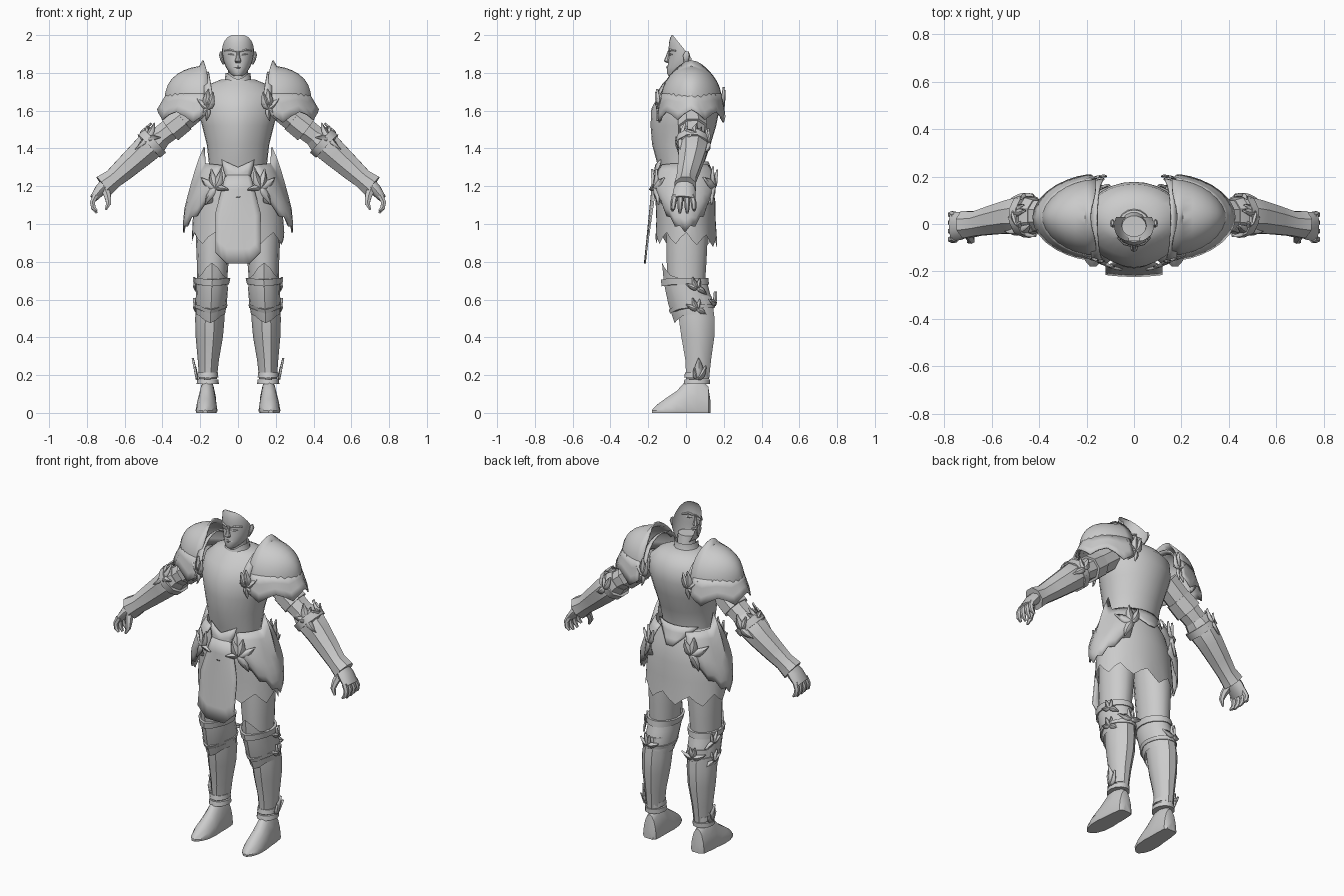
import bpy, bmesh, math
from mathutils import Vector as V
from math import sin, cos, pi

steel = bpy.data.materials.new("plain_grey")
steel.diffuse_color = (0.6, 0.6, 0.6, 1)


def finish(name, bm, mirror=True, thick=0):
    bmesh.ops.recalc_face_normals(bm, faces=bm.faces)
    me = bpy.data.meshes.new(name)
    bm.to_mesh(me)
    bm.free()
    me.materials.append(steel)
    ob = bpy.data.objects.new(name, me)
    bpy.context.collection.objects.link(ob)
    if thick:
        m = ob.modifiers.new("thickness", "SOLIDIFY")
        m.thickness, m.offset = thick, 0
    if mirror:
        ob.modifiers.new("mirror", "MIRROR").use_axis[0] = True
    return ob


def grid(bm, f, nu, nv, wrap=False, caps=False):
    """Surface f(u, v); v closes on itself when wrap is set."""
    d = nv if wrap else nv - 1
    r = [[bm.verts.new(f(i / (nu - 1), j / d)) for j in range(nv)] for i in range(nu)]
    for i in range(nu - 1):
        for j in range(d):
            k = (j + 1) % nv
            bm.faces.new((r[i][j], r[i][k], r[i + 1][k], r[i + 1][j]))
    if caps:
        bm.faces.new(r[0])
        bm.faces.new(r[-1])


def sheet(name, f, nu, nv, mirror=True, thick=0.008):
    bm = bmesh.new()
    grid(bm, f, nu, nv)
    return finish(name, bm, mirror, thick)


def loft(name, rows, n=12, flat=True, mirror=True, caps=True, tweak=None, bm=None):
    """Rings (x, y, z, a, b): level when flat, else square to the path."""
    def f(u, v):
        i = round(u * (len(rows) - 1))
        x, y, z, a, b = rows[i]
        X, Y = V((1, 0, 0)), V((0, 1, 0))
        if not flat:
            p, q = rows[max(i - 1, 0)], rows[min(i + 1, len(rows) - 1)]
            d = (V(q[:3]) - V(p[:3])).normalized()
            X = Y.cross(d).normalized()
            Y = d.cross(X)
        t = 2 * pi * v + (0 if flat else pi / n)
        p = V((x, y, z)) + X * a * cos(t) + Y * b * sin(t)
        return tweak(p, u, t) if tweak else p
    own = bm is None
    bm = bm or bmesh.new()
    grid(bm, f, len(rows), n, True, caps)
    return finish(name, bm, mirror) if own else None


def ornament(name, loc, normal, leaves, curve=2.2):
    """Cluster of leaves (angle in degrees, length, bend) hugging a round surface."""
    n = V(normal).normalized()
    up = (V((0, 0, 1)) - n * n.z).normalized()
    side = up.cross(n)
    if side.x < -0.01:
        side = -side
    bm = bmesh.new()
    for ang, L, bend in leaves:
        a = math.radians(ang)
        d, e = side * cos(a) + up * sin(a), up * cos(a) - side * sin(a)

        def f(u, v):
            w = L * 0.24 * sin(pi * min(1, 0.12 + 0.88 * u ** 0.8)) * (2 * v - 1)
            q = d * L * u + e * (w + bend * L * u * u)
            return V(loc) + q + n * (0.007 * (1 - abs(2 * v - 1)) - curve * q.dot(side) ** 2)
        grid(bm, f, 6, 3)
    return finish(name, bm, True, 0.006)


# ---- head: open-backed mask ----
bm = bmesh.new()
loft("", [(0, -0.05, 1.783, 0.025, 0.042), (0, -0.025, 1.80, 0.045, 0.077),
          (0, -0.01, 1.83, 0.064, 0.088), (0, 0, 1.865, 0.077, 0.094),
          (0, 0, 1.90, 0.083, 0.09), (0, 0, 1.93, 0.085, 0.092),
          (0, 0, 1.96, 0.084, 0.09), (0, -0.004, 1.985, 0.08, 0.08),
          (0, -0.02, 2.0, 0.072, 0.056)], 24, bm=bm)
for co, no in (((0, -0.07, 2.0), (0, 0.13, 0.105)), ((0, 0.03, 1.85), (0, 1, 0))):
    bmesh.ops.bisect_plane(bm, geom=bm.verts[:] + bm.edges[:] + bm.faces[:],
                           plane_co=co, plane_no=no, clear_outer=True)
finish("face", bm, False)
loft("nose", [(0, -0.088, 1.918, 0.007, 0.008), (0, -0.096, 1.885, 0.01, 0.012),
              (0, -0.099, 1.863, 0.017, 0.019), (0, -0.09, 1.852, 0.012, 0.012)], 8, mirror=False)
loft("lips", [(-0.024, -0.087, 1.828, 0.003, 0.004), (0, -0.098, 1.83, 0.008, 0.008),
              (0.024, -0.087, 1.828, 0.003, 0.004)], 6, False, False)
loft("brow", [(0.012, -0.09, 1.912, 0.005, 0.006), (0.04, -0.082, 1.92, 0.007, 0.008),
              (0.068, -0.054, 1.917, 0.004, 0.006)], 6, False)
loft("eye", [(0.018, -0.09, 1.894, 0.002, 0.003), (0.034, -0.085, 1.897, 0.006, 0.006),
             (0.052, -0.072, 1.898, 0.002, 0.003)], 6, False)
loft("ear", [(0.077, -0.005, 1.845, 0.006, 0.008), (0.085, 0, 1.868, 0.009, 0.014),
             (0.091, 0.003, 1.895, 0.01, 0.018), (0.09, 0.005, 1.913, 0.005, 0.01)], 8)
loft("neck", [(0, 0, 1.74, 0.055, 0.055), (0, -0.01, 1.84, 0.052, 0.045)], 14, mirror=False)
loft("collar", [(0, 0, 1.72, 0.092, 0.085), (0, -0.005, 1.755, 0.07, 0.07),
                (0, -0.005, 1.80, 0.066, 0.063)], 16, mirror=False, caps=False,
     tweak=lambda p, u, t: p - V((0, 0, 0.035 * u * max(0, -sin(t)) ** 4)))

# ---- torso ----
loft("breastplate", [(0, -0.02, 1.26, 0.15, 0.12), (0, -0.025, 1.33, 0.155, 0.125),
                     (0, -0.02, 1.42, 0.165, 0.15), (0, -0.008, 1.52, 0.19, 0.168),
                     (0, 0.003, 1.61, 0.215, 0.175), (0, 0.018, 1.69, 0.205, 0.15),
                     (0, 0.022, 1.74, 0.15, 0.105), (0, 0.01, 1.765, 0.09, 0.07)], 28, mirror=False,
     tweak=lambda p, u, t: p - V((0, 0.012 * max(0, -sin(t)) ** 12 * sin(pi * u), 0)))


def dome(u, v):  # pointed half dome open towards the neck, peak at the inner rim
    a, b = pi * v, pi / 2 * u
    r = max(cos(b), 0)
    s = sin(a) if 0 < v < 1 else 0
    p = V((0.16 + 0.225 * sin(b), 0.028 - 0.16 * cos(a) * r ** 1.15, 1.635 + 0.2 * s ** 0.9 * r ** 0.72))
    if u == 0:
        p += V((0.025, 0, 0.03)) * max(0, s) ** 8
    return p


def lame(u, v):  # flared strip under the dome
    a = pi * (v - 0.5) * 1.08
    s = round(v * 16) % 4
    z = 1.69 - 0.105 * u - 0.03 * u * (s == 2) + 0.02 * u * (s == 0) - 0.02 * u * sin(a) ** 2
    c = cos(a)
    c = abs(c) ** 1.3 * (1 if c > 0 else -1)
    return V((0.19 + (0.185 + 0.05 * u) * c, 0.028 + (0.155 + 0.022 * u) * sin(a), z))


def guard(u, v):  # arched neck guard plate
    a = pi * v
    h = 0.165 * sin(a) if 0 < v < 1 else 0
    return V((0.125 + 0.055 * u + 0.03 * sin(a) * (1 - u), 0.015 - (0.175 - 0.01 * u) * cos(a),
              1.63 + h * (1.06 - 0.1 * u)))


sheet("shoulder_dome", dome, 9, 17)
sheet("shoulder_lame", lame, 4, 17)
sheet("neck_guard", guard, 3, 15)
spray = [(75, 0.10, 0.3), (25, 0.08, 0.35), (125, 0.09, -0.3), (-35, 0.075, -0.3), (-100, 0.06, 0.3)]
ornament("chest_leaves", (0.16, -0.148, 1.61), (0.3, -1, 0), spray)
ornament("shoulder_back_leaves", (0.15, 0.195, 1.62), (0.2, 1, 0), spray, 1.5)

# ---- arms ----
loft("upper_arm", [(0.2, 0.03, 1.63, 0.07, 0.075), (0.28, 0.03, 1.565, 0.07, 0.075),
                   (0.38, 0.035, 1.485, 0.062, 0.07), (0.46, 0.035, 1.425, 0.06, 0.065)], 8, False)
loft("arm_cuff", [(0.29, 0.03, 1.555, 0.074, 0.08), (0.36, 0.035, 1.50, 0.077, 0.083)], 8, False)
loft("forearm", [(0.41, 0.035, 1.465, 0.065, 0.072), (0.455, 0.035, 1.425, 0.083, 0.088),
                 (0.52, 0.03, 1.365, 0.075, 0.076), (0.60, 0.015, 1.293, 0.065, 0.064),
                 (0.66, 0.002, 1.24, 0.056, 0.056), (0.712, -0.003, 1.20, 0.066, 0.062)], 8, False)
loft("elbow_band", [(0.44, 0.035, 1.44, 0.09, 0.094), (0.47, 0.034, 1.412, 0.088, 0.09)], 10, False)
ornament("elbow_leaves", (0.485, -0.03, 1.455), (0.45, -0.7, 0.5),
         [(60, 0.07, 0.3), (120, 0.09, -0.3), (5, 0.07, 0.3), (185, 0.07, -0.3), (-70, 0.08, 0.3)], 4)
ornament("elbow_top_leaves", (0.51, 0.05, 1.48), (0.7, 0.2, 0.7),
         [(90, 0.07, 0.3), (150, 0.06, -0.3), (20, 0.06, 0.3)], 4)
ornament("elbow_back_leaves", (0.46, 0.122, 1.43), (0.3, 1, 0.2),
         [(60, 0.07, 0.3), (130, 0.08, -0.3), (-50, 0.08, 0.3)], 4)
loft("palm", [(0.685, -0.003, 1.225, 0.036, 0.042), (0.727, -0.008, 1.183, 0.033, 0.058),
              (0.765, -0.012, 1.135, 0.021, 0.062)], 10, False)
for k, y in enumerate((-0.065, -0.03, 0.006, 0.04)):
    e = 0.012 * (k in (0, 3))
    loft(f"finger_{k + 1}", [(0.755, y * 0.85 - 0.003, 1.15, 0.017, 0.017),
                             (0.771, y, 1.115, 0.015, 0.015), (0.765, y * 1.05, 1.085, 0.014, 0.013),
                             (0.748, y * 1.1, 1.058 + e, 0.007, 0.007)], 6, False)
loft("thumb", [(0.705, -0.03, 1.19, 0.026, 0.024), (0.69, -0.055, 1.145, 0.02, 0.019),
               (0.685, -0.07, 1.11, 0.015, 0.014), (0.70, -0.075, 1.075, 0.006, 0.007)], 6, False)


# ---- skirt and hips ----
def ragged(p, u, t):
    if u == 1:
        p.z += (0.025, -0.01, -0.035, 0)[round(t / (2 * pi) * 36) % 4] - 0.02 * max(0, sin(t))
    return p


loft("skirt", [(0, -0.02, 1.31, 0.155, 0.125), (0, -0.012, 1.23, 0.198, 0.15),
               (0, -0.003, 1.12, 0.23, 0.158), (0, 0, 1.02, 0.24, 0.157),
               (0, 0.002, 0.93, 0.245, 0.163)], 36, mirror=False, caps=False, tweak=ragged)


def tasset(u, v):  # rounded hip plate with a raised point and a hanging tip
    a = math.radians(-62 + 124 * v)
    w = abs(2 * v - 1)
    top = 1.30 + 0.085 * (round(v * 12) == 6) + 0.02 * cos(a)
    bot = 0.955 + 0.16 * w ** 1.5 + 0.025 * (round(v * 12) % 2)
    rx = 0.178 + 0.108 * min(1, 1.3 * u) ** 0.8
    return V((rx * cos(a), -0.005 + (0.145 + 0.038 * sin(pi * u)) * sin(a), top + (bot - top) * u))


sheet("hip_plate", tasset, 8, 13)
ornament("hip_leaves", (0.12, -0.168, 1.19), (0.45, -1, 0.05),
         [(60, 0.10, 0.3), (15, 0.10, 0.3), (125, 0.10, -0.3), (-40, 0.10, -0.3), (170, 0.07, 0.3)])
ornament("hip_back_leaves", (0.14, 0.15, 1.20), (0.5, 1, 0.05),
         [(65, 0.10, 0.3), (10, 0.10, 0.3), (130, 0.09, -0.3), (-50, 0.10, -0.3)])


def tabard(u, v):  # long front panel with clipped lower corners
    s = 2 * v - 1
    w = 0.065 + 0.055 * min(1, u * 2)
    bot = 0.79 + 0.06 * max(0, abs(s) - 0.5) * 2
    return V((w * s, -0.172 - 0.047 * u + 0.02 * s * s * (1 - 0.6 * u), 1.26 + (bot - 1.26) * u))


def shield(u, v):
    s = 2 * v - 1
    return V((s * (0.085 - 0.075 * u ** 1.6), -0.162 - 0.022 * u + 0.03 * s * s * (1 - u),
              1.30 - 0.16 * u + 0.04 * abs(s) * (1 - u)))


sheet("front_panel", tabard, 7, 9, False)
sheet("belt_shield", shield, 5, 7, False)
sheet("back_flap", lambda u, v: V(((2 * v - 1) * (0.13 - 0.11 * u), 0.115 + 0.04 * u - 0.05 * (2 * v - 1) ** 2
                                   * (1 - u), 1.33 - 0.11 * u)), 4, 7, False)

# ---- legs ----
loft("thigh", [(0.12, 0.005, 1.08, 0.1, 0.115), (0.13, 0.005, 0.92, 0.093, 0.112),
               (0.134, 0.003, 0.80, 0.084, 0.108), (0.137, 0.003, 0.68, 0.078, 0.1)], 14)


def peak(top, bot):
    def f(p, u, t):
        s = max(0, -sin(t)) ** 5
        return p + V((0, -0.015 * s, s * (bot + (top - bot) * (1 - u))))
    return f


loft("knee_guard", [(0.138, -0.002, 0.715, 0.083, 0.11), (0.138, 0.01, 0.65, 0.084, 0.112),
                    (0.142, 0.033, 0.58, 0.083, 0.112), (0.147, 0.05, 0.52, 0.078, 0.095)],
     16, caps=False, tweak=peak(0.08, -0.045))
loft("knee_upper_rim", [(0.136, 0, 0.715, 0.096, 0.118), (0.138, 0.004, 0.68, 0.09, 0.118)], 16,
     tweak=peak(-0.01, -0.01))
loft("knee_lower_rim", [(0.143, 0.038, 0.575, 0.089, 0.115), (0.146, 0.042, 0.555, 0.086, 0.11)], 16,
     tweak=peak(-0.03, -0.03))
for tag, z in (("upper", 0.66), ("lower", 0.55)):
    ornament(f"knee_{tag}_leaves", (0.224, 0.06, z), (1, 0.25, 0),
             [(50, 0.06, 0.3), (120, 0.05, -0.3), (5, 0.06, 0.3), (200, 0.06, 0.2)], 4)
ornament("knee_back_leaves", (0.15, 0.152, 0.58), (0.2, 1, 0),
         [(60, 0.06, 0.3), (120, 0.06, -0.3), (0, 0.07, 0.3), (180, 0.07, -0.3)], 4)
loft("greave", [(0.143, 0.05, 0.62, 0.073, 0.09), (0.149, 0.06, 0.5, 0.078, 0.096),
                (0.152, 0.066, 0.4, 0.072, 0.088), (0.157, 0.068, 0.28, 0.056, 0.068),
                (0.159, 0.065, 0.18, 0.047, 0.06)], 10,
     tweak=lambda p, u, t: p - V((0, 0.01 * max(0, -sin(t)) ** 8, 0)))
for k, (z, r) in enumerate(((0.2, 0.053), (0.165, 0.056))):
    loft(f"ankle_band_{k + 1}", [(0.16, 0.06, z + 0.013, r, r + 0.012),
                                 (0.16, 0.057, z - 0.013, r + 0.003, r + 0.014)], 12)
ornament("ankle_wing", (0.214, 0.06, 0.18), (1, 0, -0.2),
         [(75, 0.11, 0.2), (40, 0.08, 0.3), (120, 0.06, -0.3)], 2)

# ---- pointed shoes with flat soles ----
sole = [(0.13, 0.028, 0.06), (0.118, 0.044, 0.14), (0.06, 0.051, 0.19), (0.005, 0.053, 0.175),
        (-0.05, 0.058, 0.115), (-0.11, 0.054, 0.075), (-0.155, 0.036, 0.042), (-0.18, 0.012, 0.015)]


def shoe(u, v):
    y, w, h = sole[round(u * 7)]
    t = 2 * pi * v
    return V((0.158 + 0.015 * u + w * cos(t) * (1 - 0.15 * max(0, sin(t))), y,
              h * max(0, sin(t)) ** 0.8 + (0.012 if abs(sin(t)) < 0.01 else 0)))


bm = bmesh.new()
grid(bm, shoe, 8, 16, True, True)
finish("shoe", bm)

# ---- smooth shading with sharp edges kept ----
for ob in bpy.data.objects:
    ob.select_set(True)
    bpy.context.view_layer.objects.active = ob
bpy.ops.object.shade_smooth_by_angle(angle=math.radians(38))
